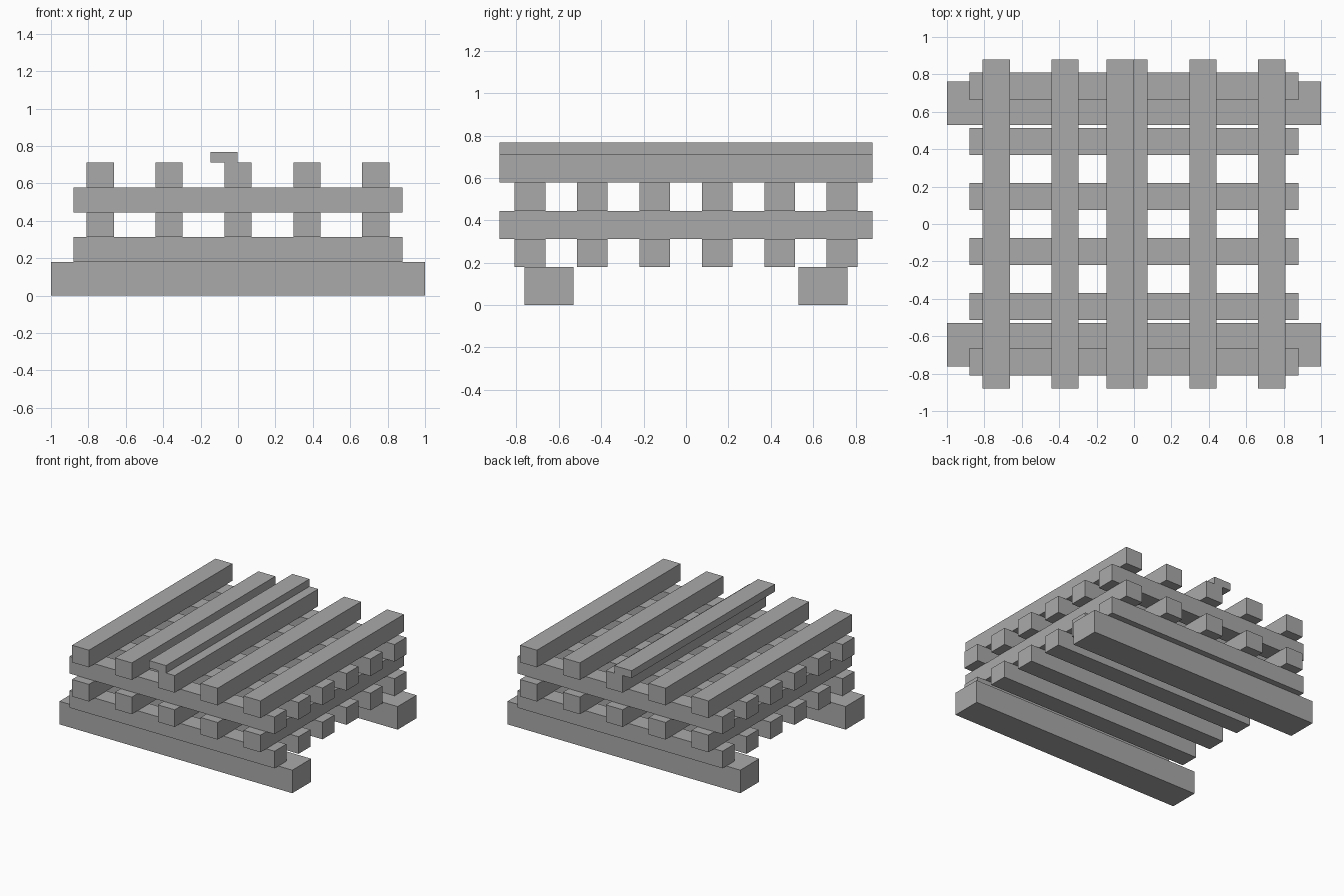
import bpy

if "Cube" in bpy.data.objects:
    bpy.data.objects.remove(bpy.data.objects["Cube"])

# One plain grey for the whole stack
grey = bpy.data.materials.new("plain grey")
grey.diffuse_color = (0.4, 0.4, 0.4, 1)
grey.use_nodes = True
grey.node_tree.nodes["Principled BSDF"].inputs["Base Color"].default_value = grey.diffuse_color


def beam(name, x, y, z):
    """Box spanning the (low, high) ranges x, y and z."""
    bpy.ops.mesh.primitive_cube_add(size=1, location=[sum(r) / 2 for r in (x, y, z)])
    ob = bpy.context.object
    ob.name = name
    ob.scale = [r[1] - r[0] for r in (x, y, z)]
    bpy.ops.object.transform_apply(location=False, rotation=False, scale=True)
    ob.data.materials.append(grey)
    return ob


HALF_LEN = 0.88     # half length of the stacked bars
HALF_W = 0.0725     # half width of a bar
BASE = 0.179        # top of the bearers
LAYER = 0.1328      # height of one layer
span = (-HALF_LEN, HALF_LEN)

# Two heavy bearers on the ground
for side, name in ((-1, "front_bearer"), (1, "back_bearer")):
    beam(name, (-1, 1), sorted((side * 0.53, side * 0.762)), (0, BASE))

# Four alternating layers: six bars across, then five bars front to back
for i in range(4):
    z = (BASE + i * LAYER, BASE + (i + 1) * LAYER)
    count = 6 if i % 2 == 0 else 5
    for j in range(count):
        c = -0.7365 + 1.473 * j / (count - 1)
        across = (c - HALF_W, c + HALF_W)
        if count == 6:
            beam(f"cross_bar_{i}_{j}", span, across, z)
        else:
            beam(f"long_bar_{i}_{j}", across, span, z)

# Thin offset batten on the middle bar
top = BASE + 4 * LAYER
beam("top_batten", (-0.148, -0.002), span, (top, 0.768))
